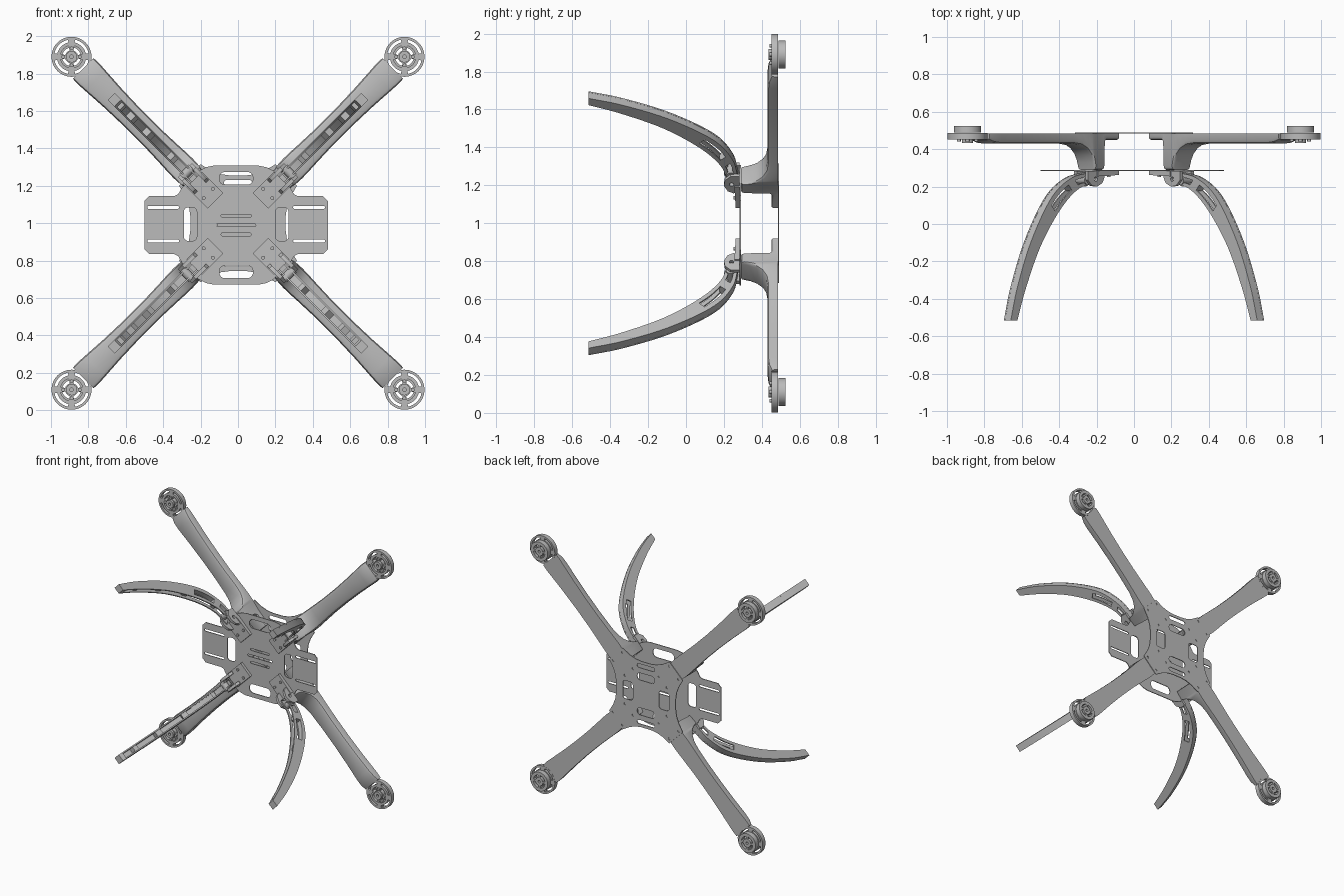
import bpy, bmesh, math
from mathutils import Matrix, Vector

if "Cube" in bpy.data.objects:
    bpy.data.objects.remove(bpy.data.objects["Cube"], do_unlink=True)

grey = bpy.data.materials.new("matte grey")
grey.use_nodes = True
grey.diffuse_color = (0.5, 0.5, 0.5, 1)
grey.node_tree.nodes["Principled BSDF"].inputs["Base Color"].default_value = (0.5, 0.5, 0.5, 1)


def finish(ob):
    bpy.ops.object.select_all(action='DESELECT')
    ob.select_set(True)
    bpy.context.view_layer.objects.active = ob
    if ob.type == 'CURVE':
        bpy.ops.object.convert(target='MESH')
        ob = bpy.context.object
    ob.data.materials.clear()
    ob.data.materials.append(grey)
    bpy.ops.object.shade_smooth_by_angle(angle=math.radians(35))


def plate(name, outline, holes, thick, frame):
    """Flat outline with holes, extruded both ways along the frame's z."""
    cu = bpy.data.curves.new(name, 'CURVE')
    cu.dimensions, cu.fill_mode, cu.extrude = '2D', 'BOTH', thick / 2
    for loop in [outline] + holes:
        sp = cu.splines.new('POLY')
        sp.points.add(len(loop) - 1)
        for pt, (x, y) in zip(sp.points, loop):
            pt.co = (x, y, 0, 1)
        sp.use_cyclic_u = True
    ob = bpy.data.objects.new(name, cu)
    bpy.context.collection.objects.link(ob)
    ob.matrix_world = frame
    finish(ob)


def facing(x, y, z):
    """Frame whose plane is upright and whose thickness runs front to back."""
    return Matrix.Translation((x, y, z)) @ Matrix.Rotation(math.pi / 2, 4, 'X')


def circle(r, cx=0, cy=0, n=32):
    return [(cx + r * math.cos(i * math.tau / n), cy + r * math.sin(i * math.tau / n)) for i in range(n)]


def arc(r0, r1, a0, a1, n=8):
    ang = [math.radians(a0 + (a1 - a0) * i / n) for i in range(n + 1)]
    return ([(r1 * math.cos(a), r1 * math.sin(a)) for a in ang]
            + [(r0 * math.cos(a), r0 * math.sin(a)) for a in reversed(ang)])


def rounded(cx, cy, w, h, r, n=5):
    """Rounded rectangle loop."""
    pts = []
    for k, (sx, sy) in enumerate([(1, 1), (-1, 1), (-1, -1), (1, -1)]):
        for i in range(n + 1):
            a = math.pi / 2 * (k + i / n)
            pts.append((cx + sx * (w / 2 - r) + r * math.cos(a), cy + sy * (h / 2 - r) + r * math.sin(a)))
    return pts


def four_way(quarter):
    """Mirror a quarter outline, running from the +y side to the +x side, to all quarters."""
    back = quarter[::-1]
    return (quarter + [(x, -y) for x, y in back]
            + [(-x, -y) for x, y in quarter] + [(-x, y) for x, y in back])


def spline(ctrl, n=28):
    """Catmull-Rom samples through the control points."""
    c = [Vector(p) for p in ctrl]
    c = [2 * c[0] - c[1]] + c + [2 * c[-1] - c[-2]]
    out = []
    for i in range(n + 1):
        f = i / n * (len(c) - 3)
        k = min(int(f), len(c) - 4)
        t = f - k
        a, b, d, e = c[k:k + 4]
        out.append(0.5 * (2 * b + (d - a) * t + (2 * a - 5 * b + 4 * d - e) * t * t
                          + (3 * b - a - 3 * d + e) * t ** 3))
    return out


# Lower body plate with side tabs
body = four_way([(0.12, 0.318), (0.16, 0.31), (0.2, 0.29), (0.29, 0.2), (0.31, 0.165),
                 (0.33, 0.155), (0.465, 0.155), (0.49, 0.13)])
slots = [rounded(0, s * 0.25, 0.18, 0.068, 0.03) for s in (1, -1)]
slots += [rounded(s * 0.245, 0.005, 0.07, 0.18, 0.025) for s in (1, -1)]
slots += [rounded(sx * 0.39, 0.005 + sz * 0.09, 0.17, 0.016, 0.007) for sx in (1, -1) for sz in (1, -1)]
slots += [rounded(0, dz, w, 0.016, 0.007) for dz, w in ((0.05, 0.16), (0, 0.21), (-0.05, 0.16))]
plate("lower_plate", body, slots, 0.006, facing(-0.01, 0.286, 0.99))

# Upper hub plate with concave sides
hub = four_way([(0.04, 0.255), (0.09, 0.262), (0.14, 0.28), (0.2, 0.315),
                (0.315, 0.2), (0.28, 0.14), (0.262, 0.09), (0.255, 0.04)])
cuts = [rounded(0, s * 0.217, 0.15, 0.03, 0.014) for s in (1, -1)]
cuts += [rounded(0, s * 0.135, 0.15, 0.055, 0.025) for s in (1, -1)]
cuts += [rounded(s * 0.155, 0, 0.085, 0.14, 0.02) for s in (1, -1)]
for sx in (1, -1):
    for sz in (1, -1):
        cuts += [circle(0.009, sx * a, sz * b, 12)
                 for a, b in ((0.2, 0.28), (0.28, 0.2), (0.11, 0.18), (0.18, 0.11))]
plate("upper_plate", hub, cuts, 0.006, facing(0, 0.487, 1))

# Arm stations: distance from centre, half width, underside depth
ARM = [(0.17, 0.058, 0.45), (0.265, 0.06, 0.45), (0.28, 0.06, 0.43), (0.285, 0.06, 0.289),
       (0.355, 0.068, 0.289), (0.365, 0.07, 0.33), (0.385, 0.072, 0.37), (0.415, 0.073, 0.4),
       (0.46, 0.072, 0.422), (0.52, 0.069, 0.43), (0.65, 0.064, 0.43), (0.8, 0.064, 0.43),
       (0.95, 0.069, 0.43), (1.08, 0.077, 0.43), (1.13, 0.08, 0.435), (1.17, 0.078, 0.45)]


def arm(name, out, side):
    bm = bmesh.new()
    rings = []
    for s, w, low in ARM:
        c = min(0.02, (0.485 - low) * 0.45)
        section = [(w, 0.485), (w, low + c), (w - c * 0.3, low + c * 0.3), (w - c, low)]
        section += [(-a, y) for a, y in reversed(section)]
        rings.append([bm.verts.new(out * s + side * a + Vector((0, y, 1))) for a, y in section])
    for r0, r1 in zip(rings, rings[1:]):
        for i in range(len(r0)):
            j = (i + 1) % len(r0)
            bm.faces.new((r0[i], r0[j], r1[j], r1[i]))
    bm.faces.new(rings[0])
    bm.faces.new(rings[-1])
    bmesh.ops.recalc_face_normals(bm, faces=bm.faces)
    me = bpy.data.meshes.new(name)
    bm.to_mesh(me)
    bm.free()
    ob = bpy.data.objects.new(name, me)
    bpy.context.collection.objects.link(ob)
    finish(ob)


# Landing leg edges in (distance, depth)
OUTER = spline([(0.36, 0.275), (0.5, 0.245), (0.647, 0.144), (0.8, -0.085), (0.905, -0.33), (0.958, -0.515)])
INNER = spline([(0.33, 0.215), (0.45, 0.185), (0.585, 0.075), (0.73, -0.115), (0.84, -0.335), (0.908, -0.515)])


def strip(i0, i1, a, b):
    """Loop between two fractions of the leg's depth, over a range of samples."""
    mix = lambda i, t: tuple(OUTER[i].lerp(INNER[i], t))
    return [mix(i, a) for i in range(i0, i1 + 1)] + [mix(i, b) for i in range(i1, i0 - 1, -1)]


CLAMP = [(0.28, 0.283), (0.275, 0.25), (0.29, 0.22), (0.33, 0.2), (0.37, 0.205), (0.4, 0.235), (0.4, 0.283)]
LIP = [(0.17, 0.283), (0.17, 0.262), (0.33, 0.255), (0.33, 0.283)]

for sx, xn in ((1, "left"), (-1, "right")):
    for sz, zn in ((1, "upper"), (-1, "lower")):
        tag = f"{zn}_{xn}"
        out = Vector((sx, 0, sz)).normalized()
        side = out.cross(Vector((0, 1, 0)))
        arm("arm_" + tag, out, side)

        # Motor mount wheel, boss and motor disc
        mx, mz = 0.89 * sx, 1 + 0.89 * sz
        holes = [arc(0.078, 0.093, q + 12, q + 78) for q in range(0, 360, 90)]
        holes += [arc(0.035, 0.06, q + 15, q + 75) for q in range(0, 360, 90)]
        plate("mount_ring_" + tag, circle(0.107, n=48), holes, 0.034, facing(mx, 0.469, mz))
        plate("mount_boss_" + tag, circle(0.03), [circle(0.01, n=12)], 0.02, facing(mx, 0.444, mz))
        holes = [arc(0.032, 0.05, q + 10, q + 80) for q in range(0, 360, 90)] + [circle(0.01, n=12)]
        plate("motor_disc_" + tag, circle(0.073, n=40), holes, 0.036, facing(mx, 0.507, mz))
        for k in range(4):
            a = k * math.pi / 2
            plate(f"mount_screw_{tag}_{k}", circle(0.01, n=12), [], 0.014,
                  facing(mx + 0.046 * math.cos(a), 0.448, mz + 0.046 * math.sin(a)))

        # Landing leg: two pierced rails, an outer web, ribs and a solid foot
        frame = Matrix((out, (0, 1, 0), side)).transposed().to_4x4()
        frame.translation = (0, 0, 1)
        shifted = lambda d: Matrix.Translation(side * d) @ frame
        windows = [strip(2, 5, 0.3, 0.72), strip(7, 12, 0.3, 0.75)]
        for d in (1, -1):
            plate(f"leg_rail_{tag}_{d}", strip(0, 28, 0, 1), windows, 0.009, shifted(d * 0.022))
        plate("leg_web_" + tag, strip(0, 28, 0.01, 0.25), [], 0.036, frame)
        for i in (6, 13, 18, 23):
            plate(f"leg_rib_{tag}_{i}", strip(i, i + 1, 0.2, 0.8), [], 0.04, frame)
        plate("leg_foot_" + tag, strip(27, 28, 0.01, 0.99), [], 0.04, frame)

        # Clamp joining the leg to the lower plate
        plate("clamp_lip_" + tag, LIP, [], 0.116, frame)
        for d in (1, -1):
            plate(f"clamp_cheek_{tag}_{d}", CLAMP, [circle(0.012, 0.34, 0.24, 16)], 0.02, shifted(d * 0.042))
            p = out * 0.225 + side * (d * 0.035)
            plate(f"clamp_screw_{tag}_{d}", circle(0.01, n=12), [], 0.012, facing(p.x, 0.257, 1 + p.z))
        plate("clamp_pin_" + tag, circle(0.024, 0.385, 0.235, 20), [], 0.07, frame)
